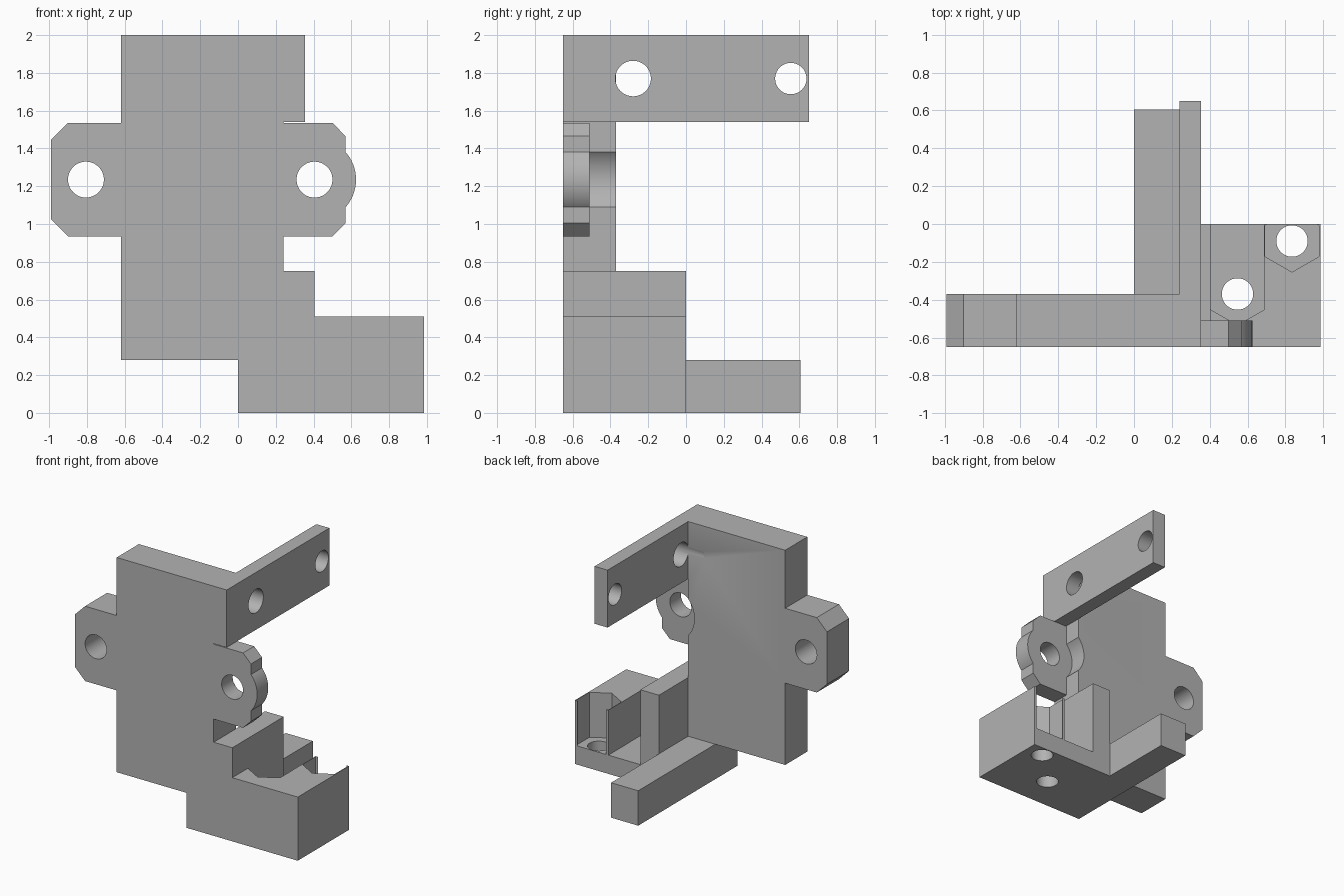
import bpy
import math

if "Cube" in bpy.data.objects:
    bpy.data.objects.remove(bpy.data.objects["Cube"])

grey = bpy.data.materials.new("matte_grey")
grey.use_nodes = True
grey.diffuse_color = (0.45, 0.45, 0.45, 1)
grey.node_tree.nodes["Principled BSDF"].inputs["Base Color"].default_value = (0.45, 0.45, 0.45, 1)


def prism(name, outline, low, high, axis):
    """Extrude a 2D outline along an axis; the outline uses the other two axes in order."""
    def place(p, d):
        co = list(p)
        co.insert("xyz".index(axis), d)
        return co
    n = len(outline)
    verts = [place(p, d) for d in (low, high) for p in outline]
    faces = [list(range(n))[::-1], list(range(n, 2 * n))]
    faces += [(i, (i + 1) % n, n + (i + 1) % n, n + i) for i in range(n)]
    mesh = bpy.data.meshes.new(name)
    mesh.from_pydata(verts, [], faces)
    if axis == "y":
        mesh.flip_normals()
    mesh.materials.append(grey)
    obj = bpy.data.objects.new(name, mesh)
    bpy.context.collection.objects.link(obj)
    return obj


def box(name, x, y, z):
    return prism(name, [(x[0], y[0]), (x[1], y[0]), (x[1], y[1]), (x[0], y[1])], *z, "z")


def ring(centre, radius, sides=64, turn=0):
    return [(centre[0] + radius * math.cos(turn + math.tau * i / sides),
             centre[1] + radius * math.sin(turn + math.tau * i / sides)) for i in range(sides)]


def combine(target, other, operation):
    mod = target.modifiers.new(operation.lower(), "BOOLEAN")
    mod.operation, mod.solver, mod.object = operation, "EXACT", other
    other.hide_render = True
    bpy.context.view_layer.objects.active = target
    bpy.ops.object.modifier_apply(modifier=mod.name)
    bpy.data.objects.remove(other)


FRONT, STEP, PLATE_BACK = -0.65, -0.51, -0.37
LEFT_EAR, RIGHT_EAR = (-0.805, 1.235), (0.405, 1.235)

# Main plate, with a round relief behind the thin ear
body = box("bracket_body", (-0.62, 0.24), (FRONT, PLATE_BACK), (0.28, 2))
combine(body, prism("ear_relief", ring(RIGHT_EAR, 0.22), STEP, PLATE_BACK + 0.1, "y"), "DIFFERENCE")

# Chamfered ears and the round boss on the thin one
parts = [
    prism("thick_ear", [(-0.62, 0.935), (-0.62, 1.535), (-0.9, 1.535), (-0.99, 1.445),
                        (-0.99, 1.025), (-0.9, 0.935)][::-1], FRONT, PLATE_BACK, "y"),
    prism("thin_ear", [(0.2, 0.935), (0.5, 0.935), (0.57, 1.005), (0.57, 1.465),
                       (0.5, 1.535), (0.2, 1.535)], FRONT, STEP, "y"),
    prism("ear_boss", ring(RIGHT_EAR, 0.22), FRONT, STEP, "y"),
    # Arms reaching back
    box("upper_arm", (0.24, 0.355), (FRONT, 0.65), (1.54, 2)),
    box("lower_arm", (0, 0.24), (FRONT, 0.605), (0, 0.28)),
    # Stepped foot block
    prism("foot_block", [(0.24, 0), (0.985, 0), (0.985, 0.51), (0.405, 0.51),
                         (0.405, 0.75), (0.24, 0.75)], FRONT, 0, "y"),
]
for part in parts:
    combine(body, part, "UNION")

# Ear holes, arm holes, then nut pockets and their bolt holes
cutters = [prism("ear_hole", ring(c, 0.095), -0.8, -0.2, "y") for c in (LEFT_EAR, RIGHT_EAR)]
cutters += [prism("arm_hole", ring((y, 1.77), r), 0.1, 0.5, "x")
            for y, r in ((-0.28, 0.094), (0.555, 0.083))]
for centre in ((0.547, -0.37), (0.835, -0.09)):
    cutters.append(prism("nut_pocket", ring(centre, 0.164, 6, math.pi / 6), 0.15, 0.6, "z"))
    cutters.append(prism("bolt_hole", ring(centre, 0.083), -0.1, 0.3, "z"))
cutters.append(box("pocket_channel", (0.405, 0.688), (-0.32, 0.1), (0.15, 0.6)))
for cutter in cutters:
    combine(body, cutter, "DIFFERENCE")

# Smooth round walls, crisp corners
bpy.ops.object.select_all(action="DESELECT")
body.select_set(True)
bpy.context.view_layer.objects.active = body
bpy.ops.object.shade_smooth_by_angle(angle=math.radians(25))
